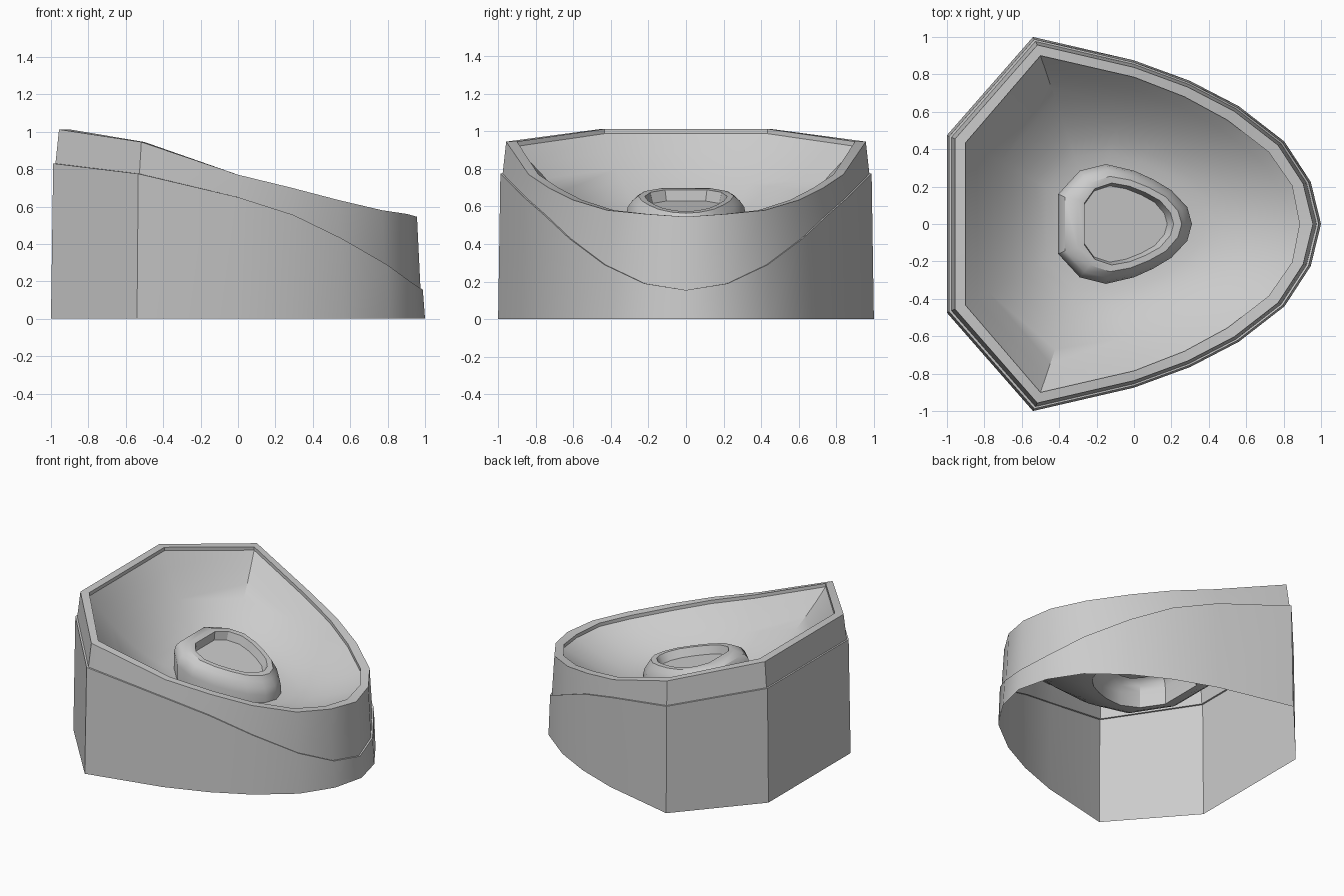
import bpy, bmesh

if "Cube" in bpy.data.objects:
    bpy.data.objects.remove(bpy.data.objects["Cube"])

# Half outlines (nose at +x first), mirrored to 15-sided loops
OUT = [(1, 0), (.945, .225), (.805, .44), (.56, .63), (.3, .765), (0, .875), (-.54, 1), (-1, .475)]
BASE = [(.31, 0), (.285, .09), (.20, .18), (.1, .24), (0, .285), (-.15, .32), (-.29, .285), (-.405, .16)]
TOP = [(.255, 0), (.235, .07), (.17, .145), (.08, .195), (-.02, .235), (-.13, .255), (-.235, .22), (-.3, .13)]
RIM_Z = [.545, .56, .58, .635, .70, .77, .945, 1.012]
LEDGE_Z = [.155, .19, .29, .43, .555, .65, .775, .83]
HOLE = [(.885, 0), (.845, .205), (.72, .385), (.5, .555), (.27, .68), (0, .785), (-.5, .9), (-.9, .435)]


def ring(half, z, s=1.0, cx=0.0):
    """Mirror a half outline, scale about (cx, 0), z from list or function."""
    pts = []
    for i, (x, y) in enumerate(half):
        x, y = cx + (x - cx) * s, y * s
        pts.append((x, y, z(x) if callable(z) else z[i]))
    return pts + [(x, -y, h) for x, y, h in reversed(pts[1:])]


def loft(name, rings, cap=False):
    bm = bmesh.new()
    loops = [[bm.verts.new(p) for p in r] for r in rings]
    for a, b in zip(loops, loops[1:]):
        n = len(a)
        for i in range(n):
            j = (i + 1) % n
            bm.faces.new((a[i], a[j], b[j], b[i]))
    if cap:
        bm.faces.new(loops[-1])
    me = bpy.data.meshes.new(name)
    bm.to_mesh(me)
    bm.free()
    ob = bpy.data.objects.new(name, me)
    bpy.context.collection.objects.link(ob)
    bpy.ops.object.select_all(action='DESELECT')
    ob.select_set(True)
    bpy.context.view_layer.objects.active = ob
    bpy.ops.object.shade_smooth_by_angle(angle=0.55)
    return ob


def floor_z(x):
    return .43 - .13 * x


def top_z(x):
    return .625 - .24 * x


# Open-bottomed skirt with small ledge on top
loft("skirt", [ring(OUT, [0] * 8), ring(OUT, LEDGE_Z, .988), ring(OUT, LEDGE_Z, .976)])

# Upper band, rim, small inner lip and concave dish
lip = [z - .025 for z in RIM_Z]
edge, foot = ring(HOLE, lip), ring(BASE, floor_z)
dish = []
for k in range(1, 9):
    t = 1 - k / 8
    row = []
    for a, b in zip(edge, foot):
        x, y = (b[i] + (a[i] - b[i]) * t for i in (0, 1))
        f = floor_z(x)
        row.append((x, y, f + (a[2] - floor_z(a[0])) * t ** 1.7))
    dish.append(row)
loft("dish", [ring(OUT, LEDGE_Z, .976), ring(OUT, RIM_Z, .957),
              ring(HOLE, RIM_Z), edge] + dish)

# Rounded central boss with a tilted, recessed top
C = -.05
loft("center_boss", [
    ring(BASE, floor_z),
    ring(BASE, lambda x: top_z(x) - .11, 1.0, C),
    ring(BASE, lambda x: top_z(x) - .065, .97, C),
    ring(BASE, lambda x: top_z(x) - .03, .90, C),
    ring(TOP, top_z),
    ring(TOP, top_z, .86, C),
    ring(TOP, lambda x: top_z(x) - .06, .8, C - .08)], cap=True)
